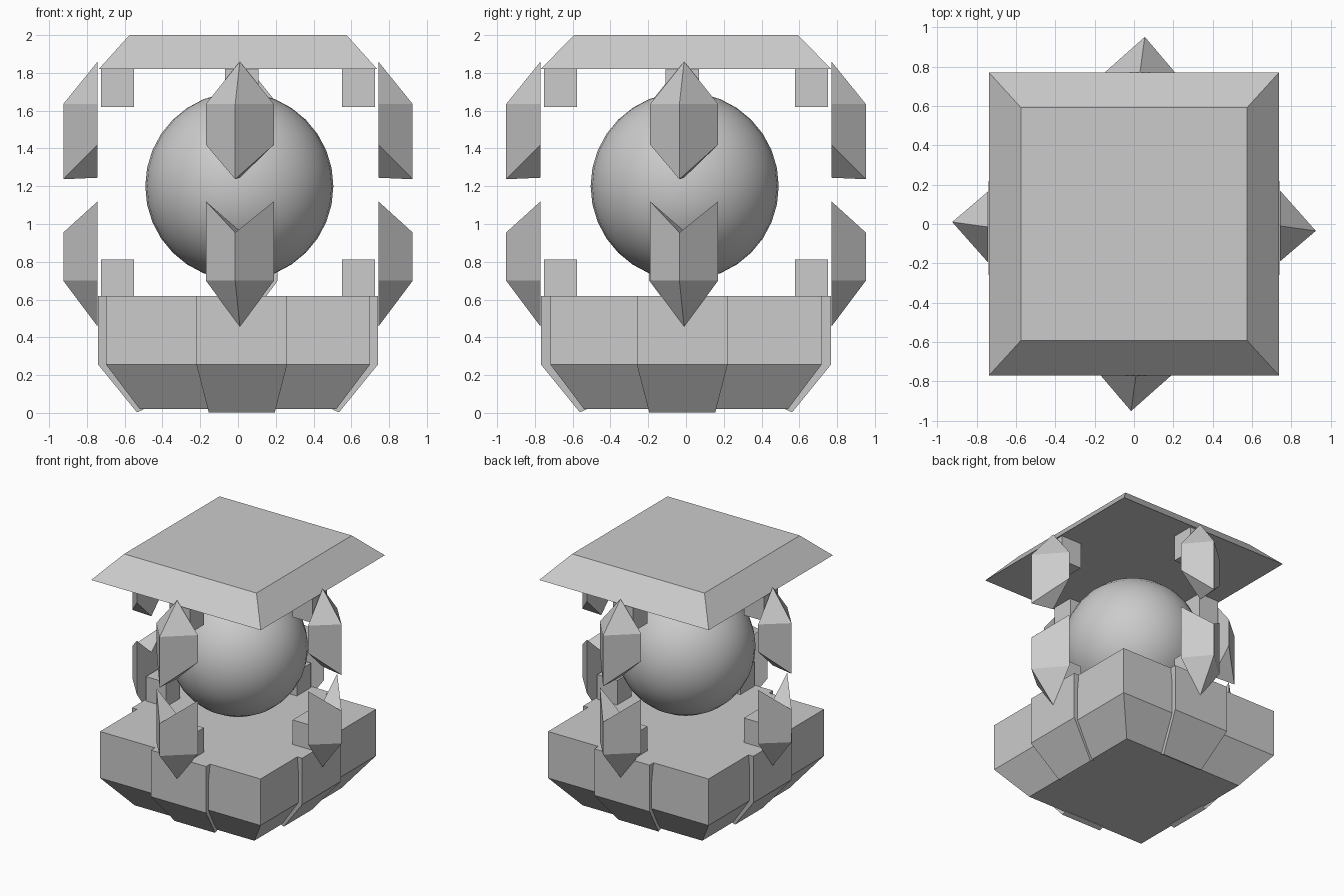
import bpy, bmesh, math
from mathutils import Vector

if "Cube" in bpy.data.objects:
    bpy.data.objects.remove(bpy.data.objects["Cube"])

# Sides of the model: name, outward direction, sideways direction,
# extra outward distance, sideways shift of blocks, sideways shift of crystals
SIDES = [
    ("front", (0, -1, 0), (1, 0, 0), 0.027, 0.02, 0.01),
    ("right", (1, 0, 0), (0, 1, 0), 0.0, -0.02, -0.01),
    ("back", (0, 1, 0), (-1, 0, 0), 0.027, -0.02, -0.03),
    ("left", (-1, 0, 0), (0, -1, 0), 0.0, 0.02, 0.015),
]


def make(name, verts, faces):
    bm = bmesh.new()
    vs = [bm.verts.new(v) for v in verts]
    for f in faces:
        bm.faces.new([vs[i] for i in f])
    bmesh.ops.recalc_face_normals(bm, faces=bm.faces)
    me = bpy.data.meshes.new(name)
    bm.to_mesh(me)
    bm.free()
    ob = bpy.data.objects.new(name, me)
    bpy.context.collection.objects.link(ob)
    return ob


def stack(name, rings):
    """Join equal-sized vertex rings into a closed solid."""
    n = len(rings[0])
    verts = [v for r in rings for v in r]
    faces = [list(range(n)), list(range((len(rings) - 1) * n, len(rings) * n))]
    for k in range(len(rings) - 1):
        for i in range(n):
            j = (i + 1) % n
            faces.append([k * n + i, k * n + j, (k + 1) * n + j, (k + 1) * n + i])
    return make(name, verts, faces)


def rect(x, y, z):
    return [(-x, -y, z), (x, -y, z), (x, y, z), (-x, y, z)]


# Roof slab and base
stack("roof_slab", [rect(0.737, 0.77, 1.82), rect(0.575, 0.592, 2.0)])
stack("base_body", [rect(0.52, 0.54, 0.02), rect(0.698, 0.717, 0.255),
                    rect(0.698, 0.717, 0.62)])

# Central ball
bpy.ops.mesh.primitive_uv_sphere_add(segments=32, ring_count=16, radius=0.498,
                                     location=(0.007, -0.007, 1.2))
ball = bpy.context.object
ball.name = "central_ball"
bpy.ops.object.shade_smooth_by_angle(angle=math.radians(40))


def crystal(name, P, tip, shoulder, side_end, ridge_end):
    """Ridged shard: a point at one end, a V-cut at the other."""
    i, o, w, r = 0.743, 0.925, 0.18, -0.025
    verts = [P(i, 0, tip),
             P(i, -w, shoulder), P(o, r, shoulder), P(i, w, shoulder),
             P(i, -w, side_end), P(o, r, ridge_end), P(i, w, side_end),
             P(i, 0, ridge_end + 0.008)]
    make(name, verts, [(0, 1, 2), (0, 2, 3), (1, 4, 5, 2), (2, 5, 6, 3),
                       (4, 7, 5), (5, 7, 6), (0, 7, 4, 1), (0, 3, 6, 7)])


for side, out, along, extra, shift, cshift in SIDES:
    out, along = Vector(out), Vector(along)

    def place(s):
        return lambda d, t, z: out * (d + extra) + along * (t + s) + Vector((0, 0, z))

    B, C = place(shift), place(cshift)

    # Raised panel wrapping the base side
    panel = [(0.45, 0.62, 0.24), (0.74, 0.62, 0.24), (0.74, 0.255, 0.24),
             (0.535, 0.003, 0.175), (0.50, 0.018, 0.175)]
    stack(side + "_base_panel", [[B(d, s * w, z) for d, z, w in panel] for s in (-1, 1)])

    # Mounting blocks under the roof and on the base
    for part, z0, z1 in (("upper", 1.62, 1.825), ("lower", 0.615, 0.812)):
        stack(f"{side}_{part}_block",
              [[B(d, t, z) for d, t in ((0.55, -0.088), (0.725, -0.088),
                                        (0.725, 0.088), (0.55, 0.088))]
               for z in (z0, z1)])

    # Upper and lower shards
    crystal(side + "_upper_crystal", C, 1.86, 1.635, 1.42, 1.237)
    crystal(side + "_lower_crystal", C, 0.457, 0.70, 1.12, 0.955)
